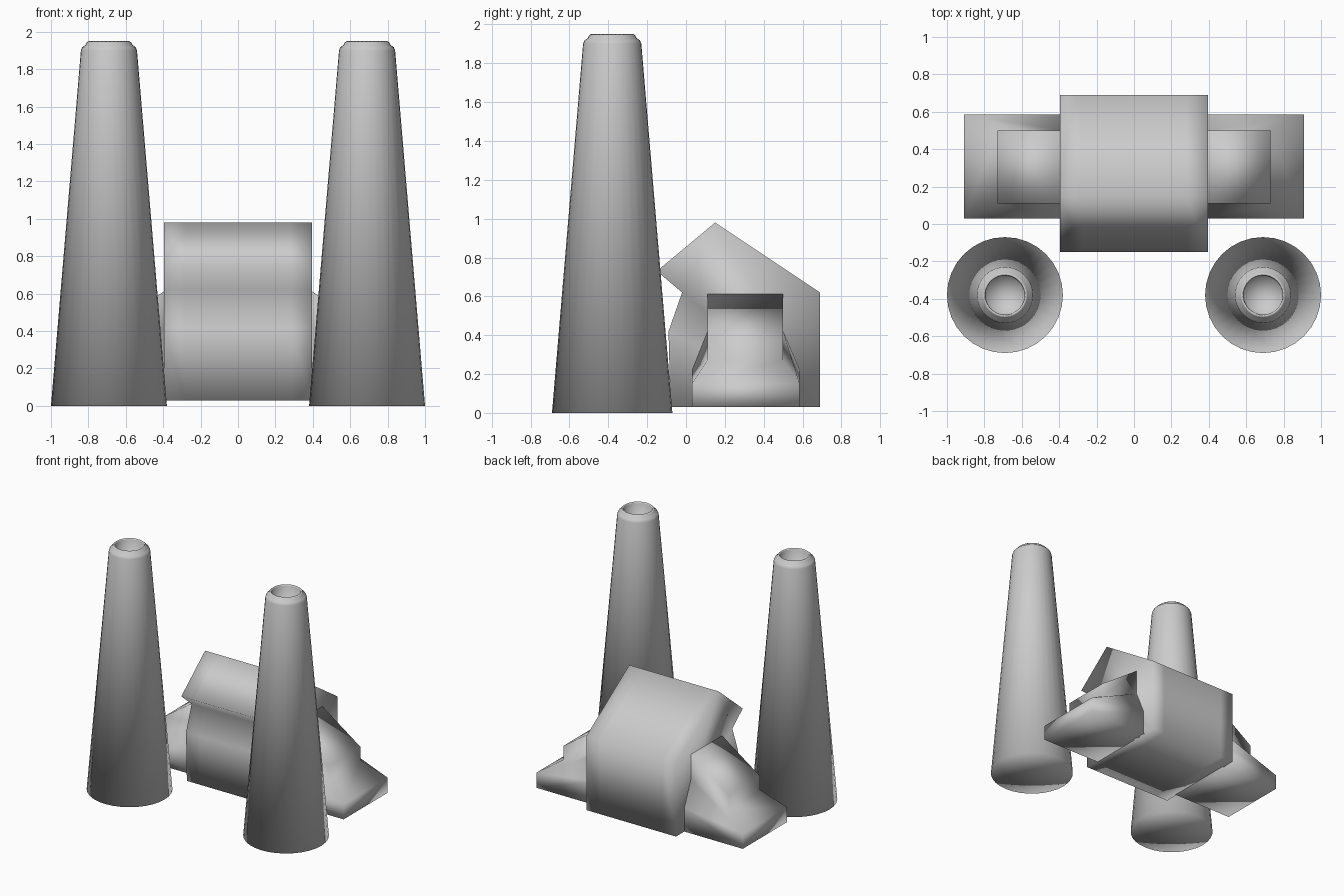
import bpy, bmesh, math

cube = bpy.data.objects.get("Cube")
if cube:
    bpy.data.objects.remove(cube, do_unlink=True)

grey = bpy.data.materials.new("light_grey")
grey.use_nodes = True
colour = (0.6, 0.6, 0.6, 1)
grey.diffuse_color = colour
grey.node_tree.nodes["Principled BSDF"].inputs["Base Color"].default_value = colour


def finish(name, bm, mirror=False):
    """Turn the bmesh into a smooth object, optionally mirrored across x."""
    bmesh.ops.recalc_face_normals(bm, faces=bm.faces[:])
    for face in bm.faces:
        face.smooth = True
    mesh = bpy.data.meshes.new(name)
    bm.to_mesh(mesh)
    bm.free()
    mesh.materials.append(grey)
    obj = bpy.data.objects.new(name, mesh)
    bpy.context.collection.objects.link(obj)
    if mirror:
        mod = obj.modifiers.new("mirror", "MIRROR")
        mod.use_mirror_merge = False
    return obj


def bridge(bm, rings):
    """Join neighbouring vertex rings with quads."""
    for a, b in zip(rings, rings[1:]):
        n = len(a)
        for i in range(n):
            j = (i + 1) % n
            bm.faces.new((a[i], a[j], b[j], b[i]))


# Tapered chimneys with a shoulder, raised lip and hollow top
bm = bmesh.new()
cx, cy, sides = 0.69, -0.38, 32
profile = [(0.31, 0), (0.15, 1.9), (0.143, 1.918), (0.125, 1.93),
           (0.12, 1.942), (0.11, 1.95), (0.105, 1.94), (0.1, 1.75)]
rings = []
for r, z in profile:
    angles = [math.tau * i / sides for i in range(sides)]
    rings.append([bm.verts.new((cx + r * math.cos(a), cy + r * math.sin(a), z))
                  for a in angles])
bridge(bm, rings)
for ring, z in ((rings[0], 0), (rings[-1], profile[-1][1])):
    centre = bm.verts.new((cx, cy, z))
    for i in range(sides):
        bm.faces.new((ring[i], ring[(i + 1) % sides], centre))
finish("chimney", bm, mirror=True)

# Main hall: side profile drawn out across x, with loops near the ends
bm = bmesh.new()
outline = [(-0.08, 0.03), (0.69, 0.03), (0.69, 0.62), (0.15, 0.98),
           (-0.15, 0.73), (-0.02, 0.62), (-0.09, 0.42)]
rings = [[bm.verts.new((x, y, z)) for y, z in outline]
         for x in (-0.395, -0.28, 0.28, 0.395)]
bridge(bm, rings)
bm.faces.new(rings[0])
bm.faces.new(rings[-1])
finish("main_hall", bm)

# Side wings: wide foot, sloping shoulder and a narrower sloped block
bm = bmesh.new()
inner_x = 0.385
layers = [  # outer x, outer z, inner z, front y, back y
    (0.91, 0.03, 0.03, 0.03, 0.585),
    (0.91, 0.15, 0.22, 0.03, 0.585),
    (0.73, 0.27, 0.42, 0.11, 0.5),
    (0.73, 0.38, 0.62, 0.11, 0.5)]
rings = []
for x, z_out, z_in, front, back in layers:
    corners = [(inner_x, front, z_in), (x, front, z_out),
               (x, back, z_out), (inner_x, back, z_in)]
    rings.append([bm.verts.new(c) for c in corners])
bridge(bm, rings)
bm.faces.new(rings[0])
bm.faces.new(rings[-1])
finish("side_wing", bm, mirror=True)
